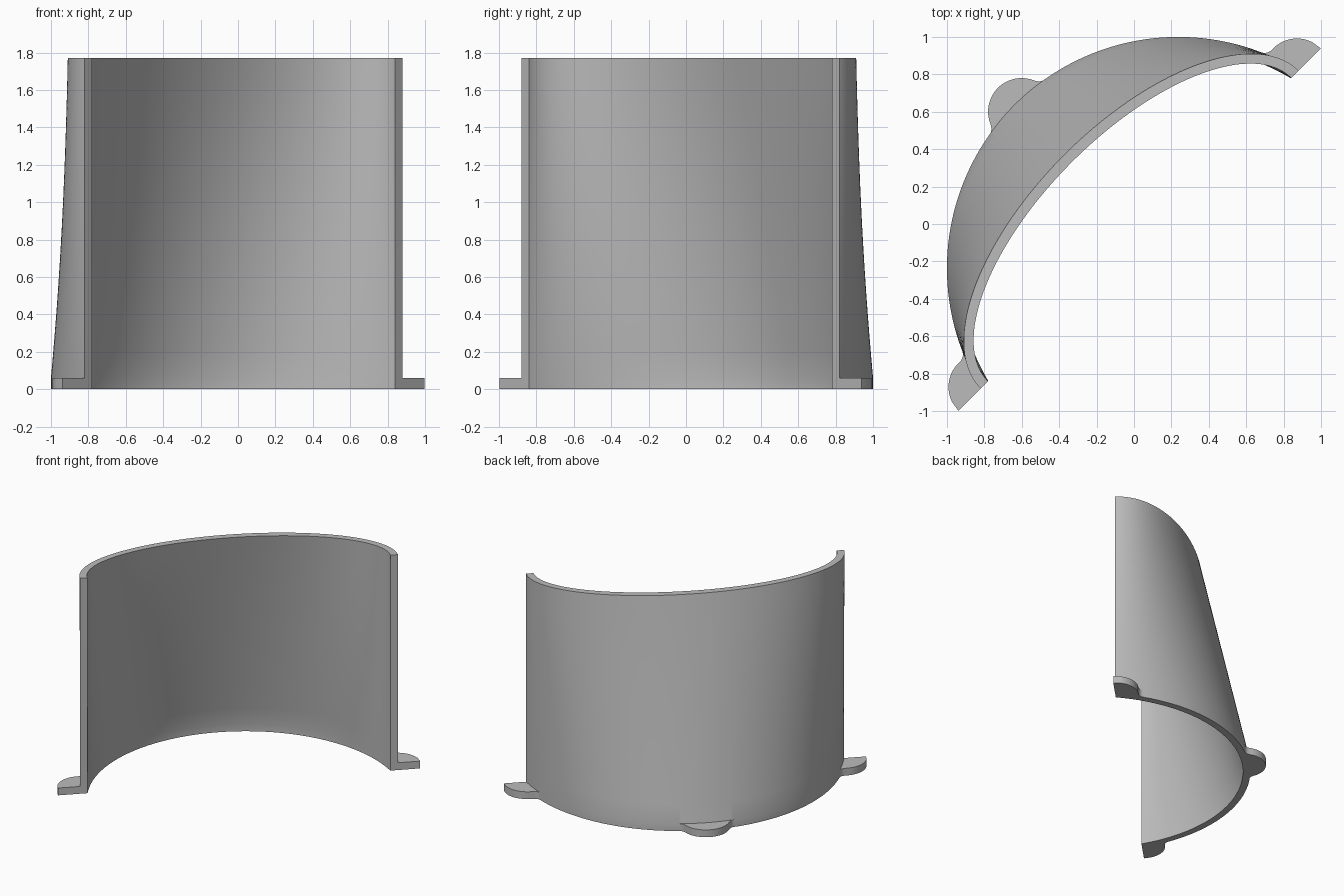
import bpy
import bmesh
from math import sin, cos, asin, acos, atan2, sqrt, pi, hypot, radians

old = bpy.data.objects.get("Cube")
if old:
    bpy.data.objects.remove(old, do_unlink=True)

COUNT = 240            # steps along the shell
HEIGHT, TAB_HEIGHT = 1.77, 0.06
CUT = -0.042           # flat plane that ends the shell
ARC_V, ARC_R = -0.335, 1.237   # base arc centre and outer radius
WALL = 0.056
TAB_R, FILLET = 0.18, 0.05
TOP_A, TOP_B = 1.202, 0.567    # half axes of the top rim


def base_arc(radius):
    """Even points on the base arc, ending on the cut plane."""
    start = asin((CUT - ARC_V) / radius)
    angles = [start + (pi - 2 * start) * i / COUNT for i in range(COUNT + 1)]
    return [(radius * cos(a), ARC_V + radius * sin(a)) for a in angles]


def top_ellipse(a, b):
    """Half ellipse resampled to even steps."""
    n = 4000
    raw = [(a * cos(pi * k / n), CUT + b * sin(pi * k / n)) for k in range(n + 1)]
    run = [0.0]
    for p, q in zip(raw, raw[1:]):
        run.append(run[-1] + hypot(q[0] - p[0], q[1] - p[1]))
    points, k = [], 0
    for i in range(COUNT + 1):
        while k < n and run[k] < run[-1] * i / COUNT:
            k += 1
        points.append(raw[k])
    points[-1] = raw[-1]
    return points


def tab_radius(phi, dist):
    """Outline radius at angle phi away from a rounded, filleted tab."""
    far, reach = ARC_R + FILLET, TAB_R + FILLET
    alpha = acos((dist**2 + far**2 - reach**2) / (2 * dist * far))
    share = TAB_R / reach
    contact = atan2(share * far * sin(alpha),
                    dist + share * (far * cos(alpha) - dist))
    if phi < contact:
        return dist * cos(phi) + sqrt(max(0, TAB_R**2 - (dist * sin(phi))**2))
    if phi < alpha:
        d = alpha - phi
        return far * cos(d) - sqrt(max(0, FILLET**2 - (far * sin(d))**2))
    return ARC_R


def tab_outline(wall):
    """Push the base arc outward wherever a tab sits."""
    centres = [(1.19, CUT), (0, 0.849), (-1.19, CUT)]
    points = []
    for u, v in wall:
        angle, r = atan2(v - ARC_V, u), ARC_R
        for cu, cv in centres:
            phi = abs(angle - atan2(cv - ARC_V, cu))
            r = max(r, tab_radius(phi, hypot(cu, cv - ARC_V)))
        points.append((r * cos(angle), ARC_V + r * sin(angle)))
    points[0], points[-1] = (1.19 + TAB_R, CUT), (-1.19 - TAB_R, CUT)
    return points


def loft(low, high, levels=12):
    """Rings of a ruled surface rising from low to high."""
    rings = []
    for k in range(levels + 1):
        t = k / levels
        z = TAB_HEIGHT + (HEIGHT - TAB_HEIGHT) * t
        rings.append(([(p[0] + (q[0] - p[0]) * t, p[1] + (q[1] - p[1]) * t)
                       for p, q in zip(low, high)], z))
    return rings


# Rings run up the inside, over the rim, down the outside and around the tabs
inner, outer = base_arc(ARC_R - WALL), base_arc(ARC_R)
tabs = tab_outline(outer)
rings = [(inner, 0.0)]
rings += loft(inner, top_ellipse(TOP_A - WALL, TOP_B - WALL))
rings += reversed(loft(outer, top_ellipse(TOP_A, TOP_B)))
rings += [(tabs, TAB_HEIGHT), (tabs, 0.0)]

bm = bmesh.new()
s = sqrt(0.5)
grid = [[bm.verts.new(((u - v) * s, (u + v) * s, z)) for u, v in pts]
        for pts, z in rings]
for a, b in zip(grid, grid[1:] + grid[:1]):
    for i in range(COUNT):
        bm.faces.new((a[i], a[i + 1], b[i + 1], b[i]))
# Flat cut ends
for i in (0, COUNT):
    bm.faces.new([ring[i] for ring in grid])
bmesh.ops.remove_doubles(bm, verts=bm.verts, dist=0.00005)
bmesh.ops.recalc_face_normals(bm, faces=bm.faces)

mesh = bpy.data.meshes.new("curved_shell")
bm.to_mesh(mesh)
bm.free()
shell = bpy.data.objects.new("curved_shell", mesh)
bpy.context.collection.objects.link(shell)

# Plain grey
grey = bpy.data.materials.new("plain_grey")
grey.use_nodes = True
colour = (0.5, 0.5, 0.5, 1)
grey.diffuse_color = colour
grey.node_tree.nodes["Principled BSDF"].inputs["Base Color"].default_value = colour
mesh.materials.append(grey)

bpy.ops.object.select_all(action="DESELECT")
shell.select_set(True)
bpy.context.view_layer.objects.active = shell
bpy.ops.object.shade_smooth_by_angle(angle=radians(30))
